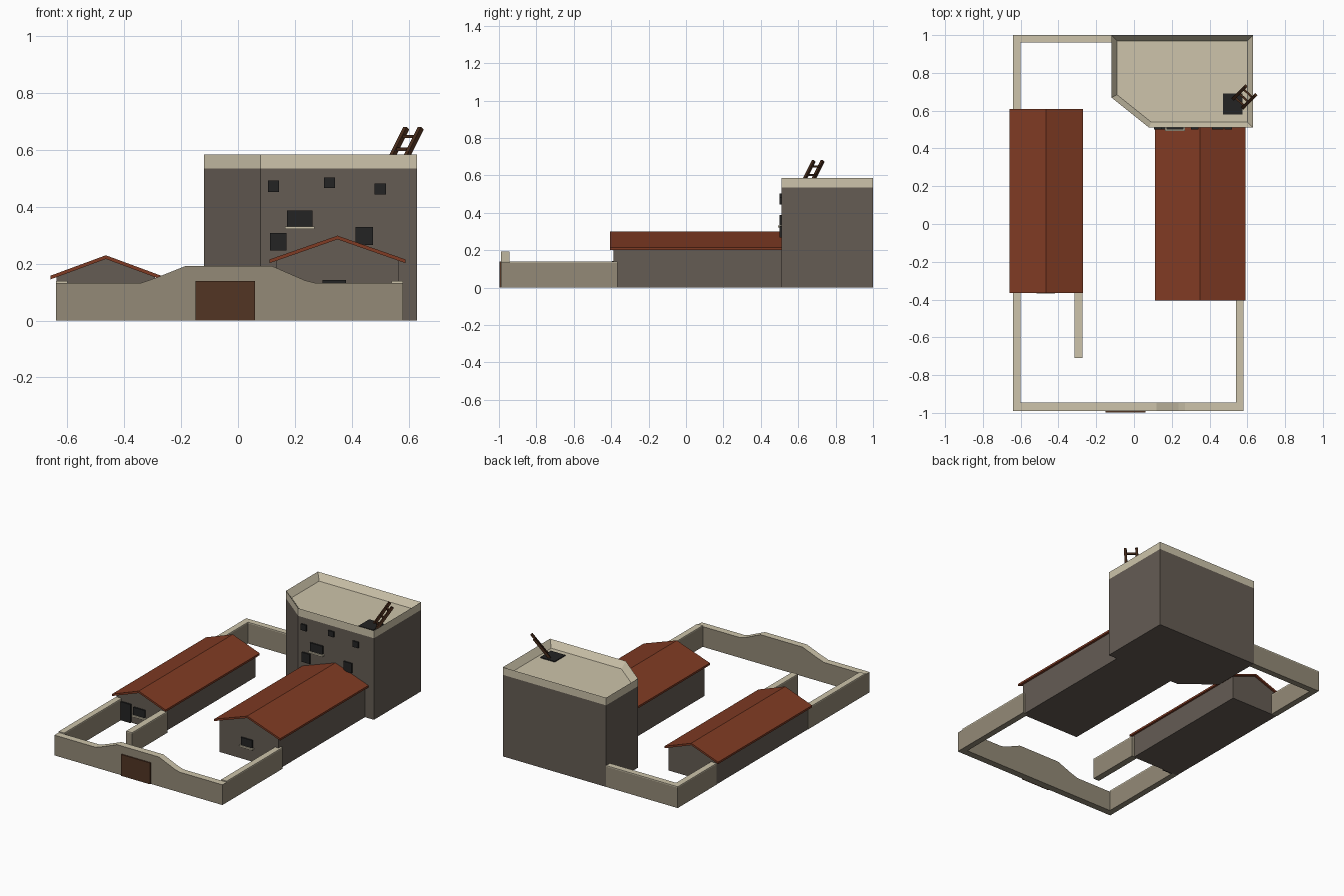
import bpy, bmesh
from mathutils import Vector

cube = bpy.data.objects.get("Cube")
if cube:
    bpy.data.objects.remove(cube)


def material(name, rgb):
    m = bpy.data.materials.new(name)
    m.use_nodes = True
    m.diffuse_color = (*rgb, 1)
    bsdf = next(n for n in m.node_tree.nodes if n.type == 'BSDF_PRINCIPLED')
    bsdf.inputs["Base Color"].default_value = (*rgb, 1)
    return m


STONE = material("dark stone", (0.13, 0.107, 0.088))
WALL = material("tan plaster", (0.295, 0.255, 0.185))
CAP = material("pale plaster", (0.61, 0.55, 0.405))
ROOF = material("red tile", (0.215, 0.043, 0.017))
WOOD = material("brown door wood", (0.085, 0.036, 0.017))
LADDER = material("ladder wood", (0.065, 0.025, 0.011))
BLACK = material("black opening", (0.017, 0.017, 0.017))


def finish(bm, name, *mats):
    bmesh.ops.recalc_face_normals(bm, faces=bm.faces[:])
    me = bpy.data.meshes.new(name)
    bm.to_mesh(me)
    bm.free()
    for m in mats:
        me.materials.append(m)
    ob = bpy.data.objects.new(name, me)
    bpy.context.scene.collection.objects.link(ob)
    return ob


def prism(pts, lo, hi, axis):
    """Extrude a 2D outline along y (xz outline) or z (xy outline)."""
    bm = bmesh.new()
    place = (lambda p, d: (p[0], d, p[1])) if axis == 'y' else (lambda p, d: (p[0], p[1], d))
    face = bm.faces.new([bm.verts.new(place(p, lo)) for p in pts])
    out = bmesh.ops.extrude_face_region(bm, geom=[face])
    step = Vector((0, hi - lo, 0)) if axis == 'y' else Vector((0, 0, hi - lo))
    verts = [g for g in out['geom'] if isinstance(g, bmesh.types.BMVert)]
    bmesh.ops.translate(bm, verts=verts, vec=step)
    bmesh.ops.recalc_face_normals(bm, faces=bm.faces[:])
    return bm


def box(name, x, y, z, mat):
    pts = [(x[0], y[0]), (x[1], y[0]), (x[1], y[1]), (x[0], y[1])]
    return finish(prism(pts, z[0], z[1], 'z'), name, mat)


def beam(name, a, b, size, mat):
    """Square bar between two points."""
    a, b = Vector(a), Vector(b)
    bm = bmesh.new()
    bmesh.ops.create_cube(bm, size=1)
    bmesh.ops.scale(bm, vec=(size, size, (b - a).length), verts=bm.verts)
    bmesh.ops.rotate(bm, matrix=(b - a).to_track_quat('Z', 'Y').to_matrix(), verts=bm.verts)
    bmesh.ops.translate(bm, vec=(a + b) / 2, verts=bm.verts)
    return finish(bm, name, mat)


# Tower with a chamfered corner and a sunken roof inside the parapet
plan = [(-0.12, 1), (-0.12, 0.67), (0.08, 0.51), (0.63, 0.51), (0.63, 1)]
finish(prism(plan, 0, 0.535, 'z'), "tower", STONE)
bm = prism(plan, 0.535, 0.585, 'z')
top = max(bm.faces, key=lambda f: f.calc_center_median().z)
bmesh.ops.inset_region(bm, faces=[top], thickness=0.03, use_even_offset=True)
bmesh.ops.translate(bm, verts=top.verts[:], vec=(0, 0, -0.043))
finish(bm, "tower_parapet", CAP)


# Long houses with gabled roofs
def house(name, mid, half, overhang, ridge, eave, body_y, roof_y):
    t = 0.013
    slope = (ridge - eave) / (half + overhang)
    side = ridge - slope * half - t
    w = half + overhang
    body = [(mid - half, 0), (mid + half, 0), (mid + half, side),
            (mid, ridge - t), (mid - half, side)]
    roof = [(mid - w, eave), (mid, ridge), (mid + w, eave),
            (mid + w, eave - t), (mid, ridge - t), (mid - w, eave - t)]
    finish(prism(body, *body_y, 'y'), name + "_walls", STONE)
    finish(prism(roof, *roof_y, 'y'), name + "_roof", ROOF)


house("right_house", -0.465, 0.173, 0.022, 0.23, 0.158, (-0.35, 0.597), (-0.365, 0.61))
house("left_house", 0.35, 0.215, 0.025, 0.299, 0.215, (-0.387, 0.51), (-0.405, 0.51))

# Front courtyard wall with a raised middle, pale on top
outline = [(-0.64, 0), (0.58, 0), (0.58, 0.133), (0.27, 0.133), (0.235, 0.142),
           (0.12, 0.192), (-0.185, 0.192), (-0.285, 0.152), (-0.34, 0.133), (-0.64, 0.133)]
bm = prism(outline, -0.99, -0.945, 'y')
for f in bm.faces:
    f.material_index = int(f.normal.z > 0.5)
finish(bm, "front_wall", WALL, CAP)

# Straight courtyard walls with thin caps
for name, x, y in [
    ("right_front_wall", (-0.64, -0.6), (-0.945, -0.35)),
    ("right_back_wall", (-0.64, -0.6), (0.597, 1)),
    ("back_wall", (-0.6, -0.12), (0.96, 1)),
    ("left_wall", (0.54, 0.58), (-0.945, -0.365)),
    ("inner_wall", (-0.315, -0.272), (-0.71, -0.345)),
]:
    box(name, x, y, (0, 0.133), WALL)
    box(name + "_cap", x, y, (0.133, 0.14), CAP)

# Gate
box("gate", (-0.15, 0.06), (-0.998, -0.99), (0, 0.14), WOOD)

# Windows and doors: x range, z range, wall y, sill or not
openings = [
    ((0.105, 0.145), (0.453, 0.493), 0.51, False),
    ((0.302, 0.342), (0.467, 0.503), 0.51, False),
    ((0.48, 0.52), (0.443, 0.482), 0.51, False),
    ((0.172, 0.262), (0.332, 0.387), 0.51, True),
    ((0.112, 0.17), (0.246, 0.309), 0.51, False),
    ((0.414, 0.475), (0.267, 0.33), 0.51, False),
    ((0.298, 0.38), (0.092, 0.143), -0.387, True),
    ((-0.51, -0.425), (0.06, 0.11), -0.35, True),
    ((-0.62, -0.53), (0, 0.122), -0.35, False),
]
for i, (x, z, y, sill) in enumerate(openings, 1):
    box(f"opening_{i}", x, (y - 0.0095, y), z, BLACK)
    if sill:
        box(f"sill_{i}", (x[0] - 0.007, x[1] + 0.007), (y - 0.018, y),
            (z[0] - 0.01, z[0]), CAP)

# Roof hatch and ladder leaning out of it
box("roof_hatch", (0.47, 0.575), (0.58, 0.69), (0.542, 0.548), BLACK)
lean = Vector((0.5, 0.5, 1))
left_foot, right_foot = Vector((0.577, 0.617, 0.545)), Vector((0.526, 0.664, 0.545))
for name, foot in (("left_rail", left_foot), ("right_rail", right_foot)):
    beam("ladder_" + name, foot, foot + lean * 0.132, 0.016, LADDER)
for i, h in enumerate((0.015, 0.058, 0.103), 1):
    beam(f"ladder_rung_{i}", left_foot + lean * h, right_foot + lean * h, 0.011, LADDER)
